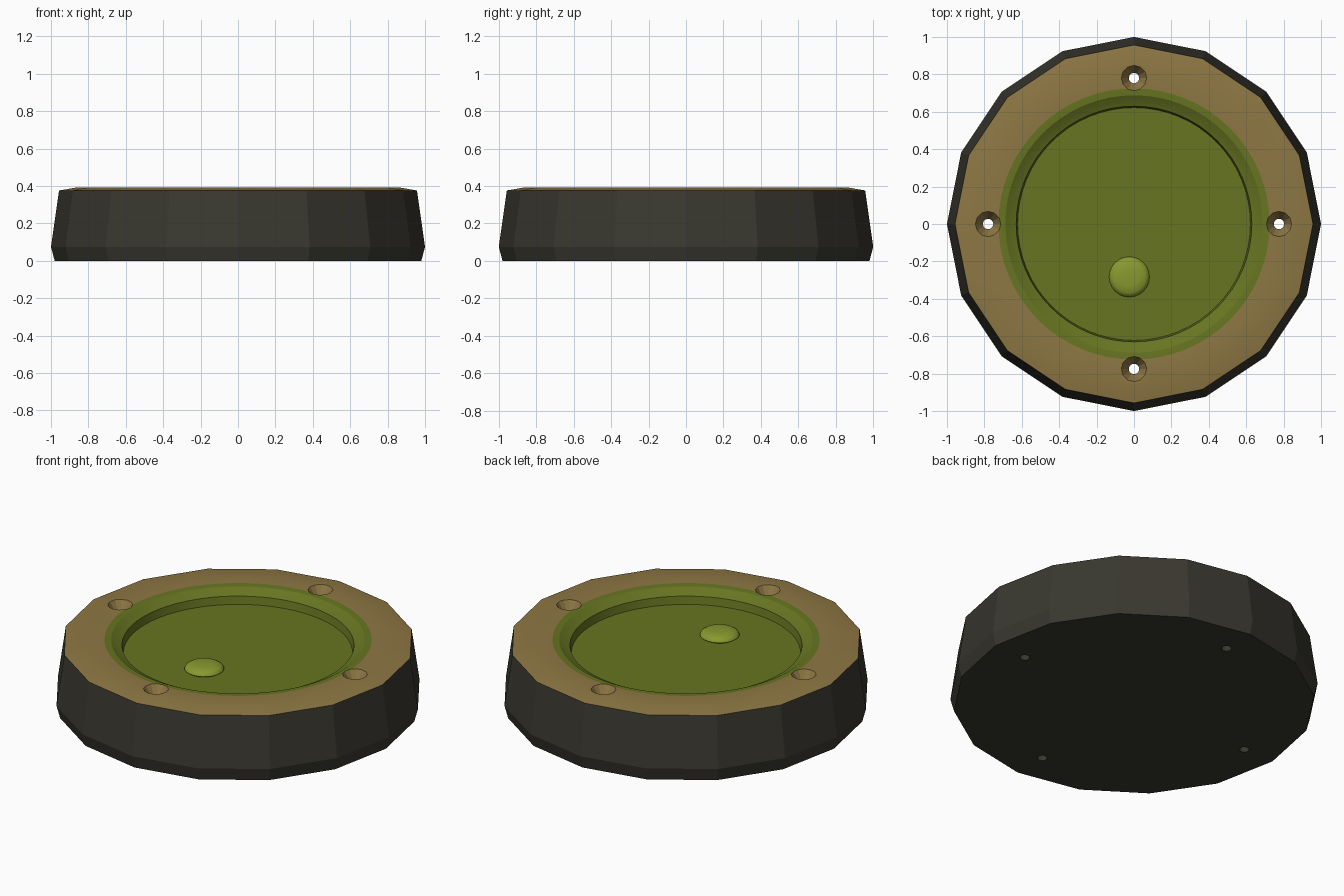
import bpy, bmesh
from math import pi, cos, sin, radians

if "Cube" in bpy.data.objects:
    bpy.data.objects.remove(bpy.data.objects["Cube"])


def material(name, rgb):
    m = bpy.data.materials.new(name)
    m.use_nodes = True
    m.diffuse_color = (*rgb, 1)
    bsdf = m.node_tree.nodes["Principled BSDF"]
    bsdf.inputs["Base Color"].default_value = (*rgb, 1)
    bsdf.inputs["Roughness"].default_value = 0.6
    return m


CASE, BRASS, FLUID = 0, 1, 2
MATS = [material("charcoal case", (0.041, 0.039, 0.029)),
        material("brass face", (0.27, 0.185, 0.057)),
        material("green fluid", (0.135, 0.178, 0.015))]
BUBBLE = material("pale green bubble", (0.25, 0.32, 0.028))


def faceted(angle, sides=16):
    """Radius factor that turns a circle into a regular polygon."""
    step = 2 * pi / sides
    return cos(step / 2) / cos(angle % step - step / 2)


def lathe(bm, profile, segs, centre=(0, 0)):
    """Spin (radius, z, polygonal, material of band above) into a closed solid."""
    rings = []
    for r, z, poly, _ in profile:
        ring = []
        for i in range(segs):
            a = 2 * pi * i / segs
            k = r * (faceted(a) if poly else 1)
            ring.append(bm.verts.new((centre[0] + k * cos(a), centre[1] + k * sin(a), z)))
        rings.append(ring)
    for low, high, row in zip(rings, rings[1:], profile):
        for i in range(segs):
            j = (i + 1) % segs
            bm.faces.new((low[i], low[j], high[j], high[i])).material_index = row[3]
    bm.faces.new(rings[0][::-1]).material_index = profile[0][3]
    bm.faces.new(rings[-1]).material_index = profile[-1][3]


def finish(name, bm, mats):
    bmesh.ops.recalc_face_normals(bm, faces=bm.faces)
    mesh = bpy.data.meshes.new(name)
    bm.to_mesh(mesh)
    bm.free()
    for m in mats:
        mesh.materials.append(m)
    ob = bpy.data.objects.new(name, mesh)
    bpy.context.collection.objects.link(ob)
    return ob


def smooth(ob, degrees):
    bpy.ops.object.select_all(action="DESELECT")
    ob.select_set(True)
    bpy.context.view_layer.objects.active = ob
    bpy.ops.object.shade_smooth_by_angle(angle=radians(degrees))


# Sixteen-sided case with brass face and round green well
TOP, FLOOR = 0.392, 0.312
bm = bmesh.new()
lathe(bm, [(0.98, 0, True, CASE), (1.0, 0.075, True, CASE),
           (0.957, 0.376, True, BRASS), (0.865, TOP, True, BRASS),
           (0.725, TOP, False, FLUID), (0.688, TOP - 0.003, False, FLUID),
           (0.652, 0.367, False, FLUID), (0.63, 0.358, False, FLUID),
           (0.622, FLOOR, False, FLUID)], 64)
body = finish("level_body", bm, MATS)

# Four countersunk through holes
bm = bmesh.new()
for x, y in ((0.775, 0), (-0.78, 0), (0, 0.78), (0, -0.775)):
    lathe(bm, [(0.028, -0.05, False, CASE), (0.028, 0.33, False, BRASS),
               (0.068, TOP, False, BRASS), (0.075, TOP + 0.01, False, BRASS)], 12, (x, y))
cutter = finish("screw_hole_cutter", bm, MATS)
cutter.hide_render = True
mod = body.modifiers.new("screw holes", "BOOLEAN")
mod.operation, mod.solver, mod.object = "DIFFERENCE", "EXACT", cutter
bpy.context.view_layer.objects.active = body
bpy.ops.object.modifier_apply(modifier=mod.name)
bpy.data.objects.remove(cutter)
smooth(body, 15)

# Flattened air bubble resting in the well
bm = bmesh.new()
lathe(bm, [(0.09, FLOOR - 0.005, False, 0), (0.108, FLOOR + 0.008, False, 0),
           (0.103, FLOOR + 0.02, False, 0), (0.085, FLOOR + 0.031, False, 0),
           (0.05, FLOOR + 0.037, False, 0)], 24, (-0.025, -0.283))
smooth(finish("air_bubble", bm, [BUBBLE]), 40)
